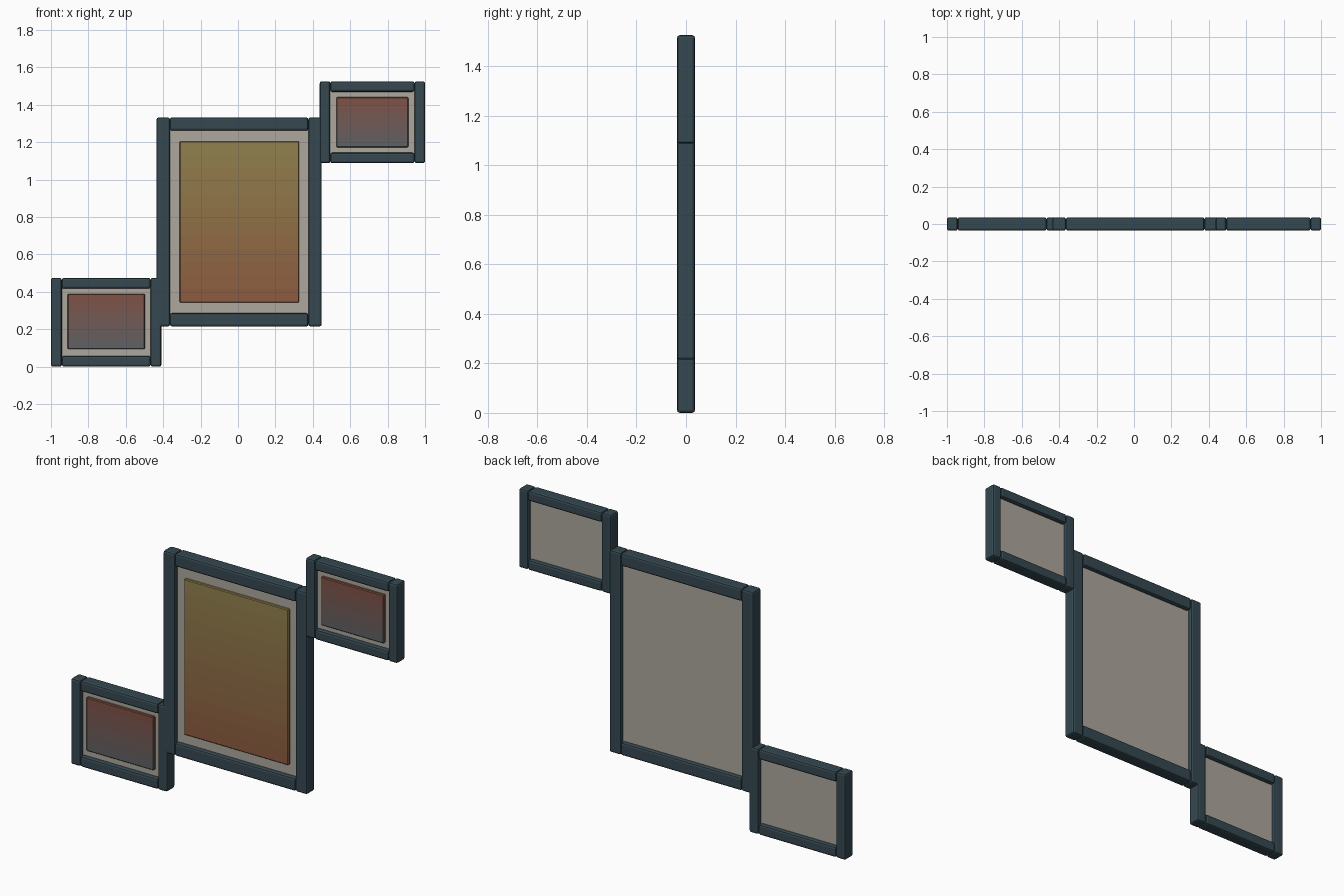
import bpy, bmesh
from mathutils import Vector

if "Cube" in bpy.data.objects:
    bpy.data.objects.remove(bpy.data.objects["Cube"])


def material(name, rgb):
    m = bpy.data.materials.new(name)
    m.diffuse_color = (*rgb, 1.0)
    m.use_nodes = True
    m.node_tree.nodes["Principled BSDF"].inputs["Base Color"].default_value = m.diffuse_color
    return m


def box(name, x, y, z, mats, bevel, segments=2, bands=1):
    """Bevelled box from (min, max) ranges; bands split it into coloured strips by height."""
    bm = bmesh.new()
    bmesh.ops.create_cube(bm, size=1)
    for v in bm.verts:
        v.co = Vector([r[0] + (r[1] - r[0]) * (c + 0.5) for r, c in zip((x, y, z), v.co)])
    height = z[1] - z[0]
    for i in range(1, bands):
        bmesh.ops.bisect_plane(bm, geom=bm.verts[:] + bm.edges[:] + bm.faces[:],
                               plane_co=(0, 0, z[0] + height * i / bands), plane_no=(0, 0, 1))
    for f in bm.faces:
        t = (f.calc_center_median().z - z[0]) / height
        f.material_index = max(0, min(bands - 1, int(t * bands)))
    me = bpy.data.meshes.new(name)
    bm.to_mesh(me)
    bm.free()
    for m in mats:
        me.materials.append(m)
    ob = bpy.data.objects.new(name, me)
    bpy.context.collection.objects.link(ob)
    if bevel:
        mod = ob.modifiers.new("edge_bevel", 'BEVEL')
        mod.width, mod.segments = bevel, segments
        mod.limit_method = 'ANGLE'
    return ob


def gradient(name, low, high, n):
    lo, hi = Vector(low), Vector(high)
    return [material(f"{name}_{i}", lo.lerp(hi, i / (n - 1))) for i in range(n)]


BANDS = 12
D = 0.036  # half depth of the frame bars
frame_mat = material("dark_teal", (0.035, 0.065, 0.08))
mat_mat = material("warm_grey", (0.42, 0.39, 0.34))
large_art = gradient("large_art", (0.27, 0.105, 0.05), (0.29, 0.22, 0.075), BANDS)
small_art = gradient("small_art", (0.115, 0.12, 0.125), (0.22, 0.085, 0.06), BANDS)


def picture_frame(name, x, z, bar, art_x, art_z, art_mats):
    (x0, x1), (z0, z1) = x, z
    depth = (-D, D)
    # side stiles run full height, rails fit between them
    box(name + "_left_stile", (x0, x0 + bar), depth, z, [frame_mat], 0.011)
    box(name + "_right_stile", (x1 - bar, x1), depth, z, [frame_mat], 0.011)
    rail_x = (x0 + bar, x1 - bar)
    box(name + "_top_rail", rail_x, depth, (z1 - bar, z1), [frame_mat], 0.011)
    box(name + "_bottom_rail", rail_x, depth, (z0, z0 + bar), [frame_mat], 0.011)
    # recessed backing board tucked into the bars
    e = bar * 0.7
    box(name + "_mat_board", (x0 + e, x1 - e), (-0.010, 0.012), (z0 + e, z1 - e), [mat_mat], 0)
    # raised picture panel
    box(name + "_picture", art_x, (-0.027, -0.008), art_z, art_mats, 0.004, 1, BANDS)


picture_frame("large_frame", (-0.435, 0.447), (0.215, 1.333), 0.071,
              (-0.312, 0.327), (0.343, 1.205), large_art)
picture_frame("upper_frame", (0.437, 1.0), (1.088, 1.526), 0.056,
              (0.526, 0.911), (1.173, 1.441), small_art)
picture_frame("lower_frame", (-1.0, -0.41), (0.0, 0.475), 0.058,
              (-0.911, -0.498), (0.094, 0.390), small_art)
